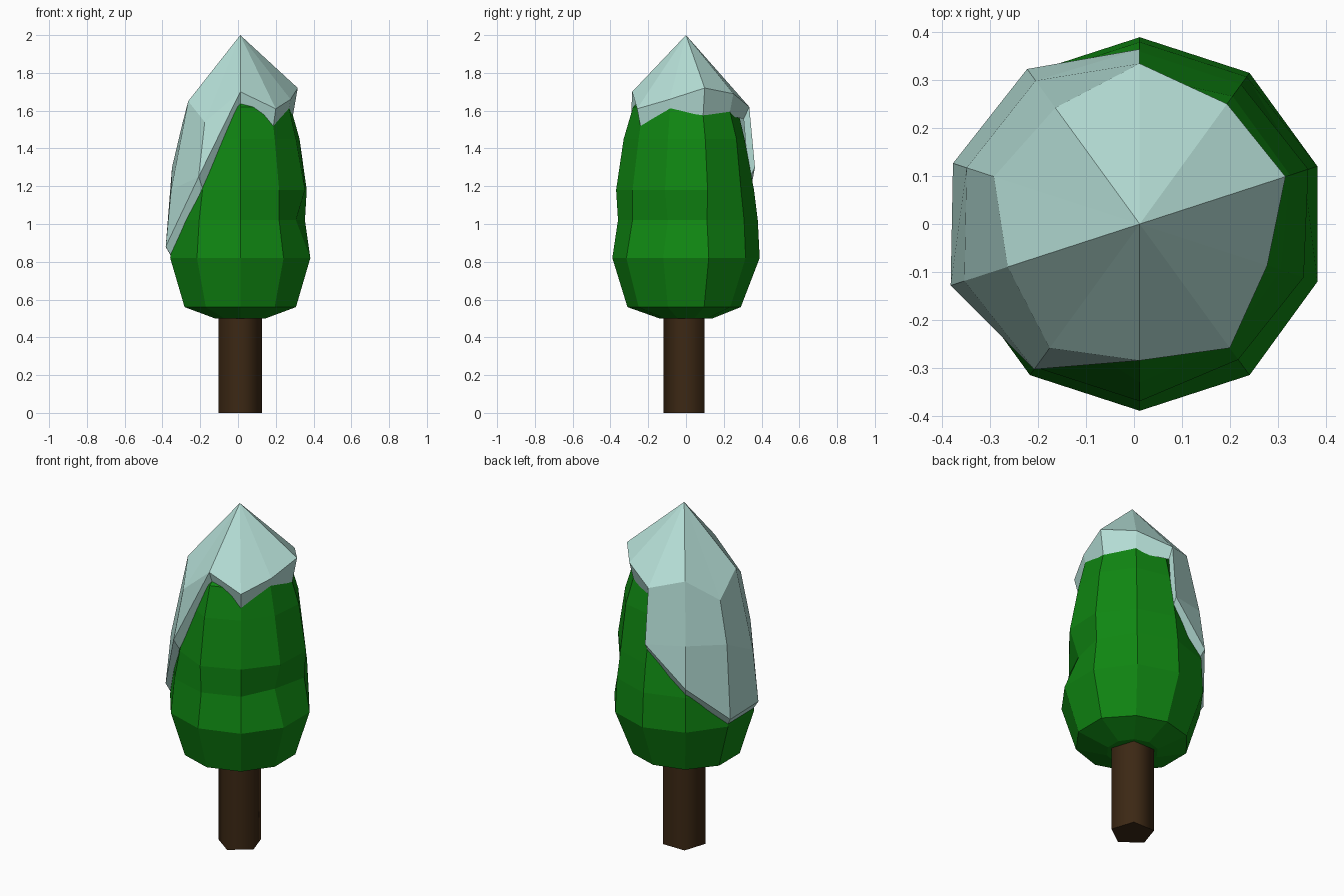
import bpy, bmesh, math
from mathutils import Vector

default_cube = bpy.data.objects.get("Cube")
if default_cube:
    bpy.data.objects.remove(default_cube, do_unlink=True)

AXIS_X = 0.012
SIDES = 10


def make_material(name, colour):
    mat = bpy.data.materials.new(name)
    mat.use_nodes = True
    mat.diffuse_color = (*colour, 1)
    bsdf = mat.node_tree.nodes["Principled BSDF"]
    bsdf.inputs["Base Color"].default_value = (*colour, 1)
    bsdf.inputs["Roughness"].default_value = 0.9
    return mat


def polar(column, radius, z):
    """Point on one of the ten vertical columns of the crown."""
    angle = math.radians(18 + 36 * column)
    return Vector((AXIS_X + radius * math.cos(angle), radius * math.sin(angle), z))


def finish(bm, name, mat):
    bmesh.ops.recalc_face_normals(bm, faces=bm.faces)
    mesh = bpy.data.meshes.new(name)
    bm.to_mesh(mesh)
    bm.free()
    mesh.materials.append(mat)
    obj = bpy.data.objects.new(name, mesh)
    bpy.context.collection.objects.link(obj)
    return obj


green = make_material("leaf green", (0.005, 0.24, 0.006))
white = make_material("pale snow", (0.46, 0.73, 0.67))
brown = make_material("dark bark", (0.045, 0.021, 0.007))

# Trunk: smooth five-sided post
bpy.ops.mesh.primitive_cylinder_add(vertices=5, radius=0.12, depth=0.6,
                                    location=(AXIS_X, 0, 0.3),
                                    rotation=(0, 0, math.radians(36)))
trunk = bpy.context.object
trunk.name = "trunk"
trunk.data.materials.append(brown)
bpy.ops.object.shade_smooth_by_angle(angle=math.radians(80))

# Foliage: lumpy ten-sided rings, radii in hundredths per column
rings = [
    (0.50, [14] * SIDES),
    (0.56, [31, 29, 29, 30, 31, 31, 31, 31, 31, 31]),
    (0.82, [39] * SIDES),
    (1.02, [36, 38, 38, 38, 37, 37, 37, 36, 35, 31]),
    (1.18, [37, 36, 36, 34, 33, 33, 34, 37, 35, 36]),
    (1.45, [33, 33, 31, 29, 28, 28, 28, 33, 31, 31]),
    (1.62, [28, 28, 27, 22, 22, 22, 21, 28, 28, 27]),
]
bm = bmesh.new()
loops = [[bm.verts.new(polar(i, r / 100, z)) for i, r in enumerate(radii)]
         for z, radii in rings]
crown_top = bm.verts.new((AXIS_X, 0, 1.85))
bm.faces.new(loops[0])
for i in range(SIDES):
    j = (i + 1) % SIDES
    for low, high in zip(loops, loops[1:]):
        bm.faces.new((low[i], low[j], high[j], high[i]))
    bm.faces.new((loops[-1][i], loops[-1][j], crown_top))
finish(bm, "foliage", green)

# Snow cap: pointed fan with a tongue hanging down one side
cap = [(0.32, 1.72), (0.31, 1.69), (0.335, 1.62), (0.30, 1.67), (0.32, 1.54),
       (0.29, 1.65), (0.32, 1.54), (0.285, 1.70), (0.32, 1.61), (0.28, 1.66)]
drape = {2: (0.365, 1.30), 3: (0.37, 1.32), 4: (0.38, 1.30),
         5: (0.385, 1.18), 6: (0.375, 1.25)}
tip = {3: (0.40, 1.08), 4: (0.41, 0.87), 5: (0.415, 0.88)}

bm = bmesh.new()
peak = bm.verts.new((AXIS_X, 0, 2))
top = [bm.verts.new(polar(i, *p)) for i, p in enumerate(cap)]
mid = {i: bm.verts.new(polar(i, *p)) for i, p in drape.items()}
low = {i: bm.verts.new(polar(i, *p)) for i, p in tip.items()}
for i in range(SIDES):
    bm.faces.new((peak, top[i], top[(i + 1) % SIDES]))
for i in range(2, 6):
    bm.faces.new((top[i], mid[i], mid[i + 1], top[i + 1]))
for i in (3, 4):
    bm.faces.new((mid[i], low[i], low[i + 1], mid[i + 1]))
bm.faces.new((mid[2], low[3], mid[3]))
bm.faces.new((mid[5], low[5], mid[6]))
bm.faces.new((top[6], mid[6], top[7]))

# Snow lip: rim turned inward and down onto the foliage
rim = [e for e in bm.edges if e.is_boundary]
lip = bmesh.ops.extrude_edge_only(bm, edges=rim)["geom"]
for v in lip:
    if isinstance(v, bmesh.types.BMVert):
        v.co.z -= 0.06 + 0.3 * max(0, v.co.x)
        v.co.x = AXIS_X + (v.co.x - AXIS_X) * 0.91
        v.co.y *= 0.91
finish(bm, "snow_cap", white)
